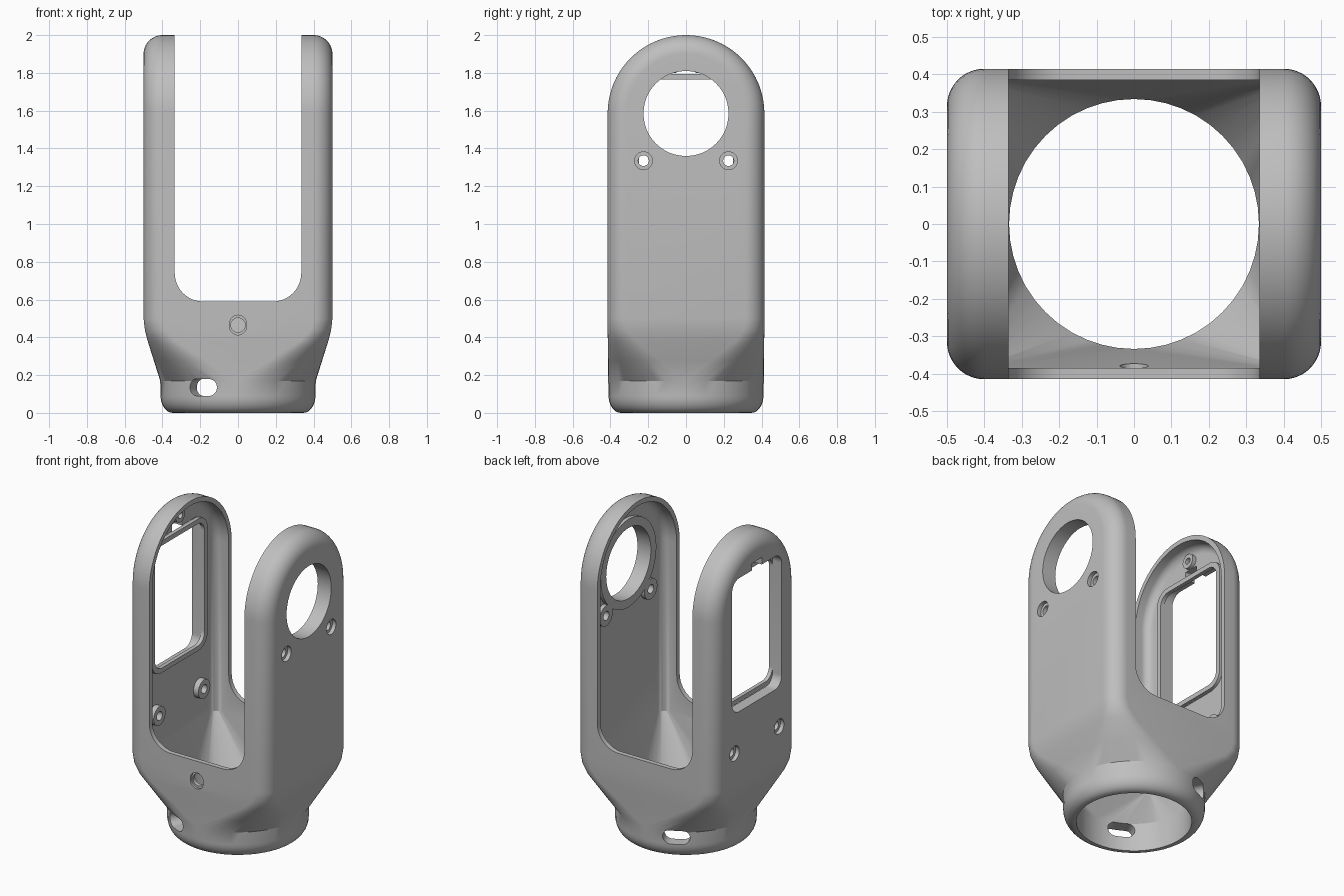
import bpy, bmesh
from math import sin, cos, pi, radians
from mathutils import Matrix

cube = bpy.data.objects.get("Cube")
if cube:
    bpy.data.objects.remove(cube, do_unlink=True)

grey = bpy.data.materials.new("light grey plastic")
grey.use_nodes = True
COLOUR = (0.52, 0.52, 0.52, 1)
grey.diffuse_color = COLOUR
grey.node_tree.nodes["Principled BSDF"].inputs["Base Color"].default_value = COLOUR

SEG = 12        # steps per rounded corner
ARCH_Z = 1.585  # centre of the arm's round top


def finish(bm, name):
    bmesh.ops.remove_doubles(bm, verts=bm.verts, dist=1e-5)
    bmesh.ops.recalc_face_normals(bm, faces=bm.faces)
    mesh = bpy.data.meshes.new(name)
    bm.to_mesh(mesh)
    bm.free()
    mesh.materials.append(grey)
    obj = bpy.data.objects.new(name, mesh)
    bpy.context.collection.objects.link(obj)
    return obj


def rounded(cx, cy, hx, hy, r):
    """Rounded rectangle outline; a circle when r equals both half sizes."""
    pts = []
    for k in range(4):
        sx, sy = (1, -1, -1, 1)[k], (1, 1, -1, -1)[k]
        for i in range(SEG + 1):
            a = pi / 2 * (k + i / SEG)
            pts.append((cx + sx * (hx - r) + r * cos(a), cy + sy * (hy - r) + r * sin(a)))
    return pts


def circle(y, z, r):
    return rounded(y, z, r, r, r)


def bridge(bm, a, b, closed=True):
    n = len(a)
    for i in range(n if closed else n - 1):
        bm.faces.new((a[i], a[(i + 1) % n], b[(i + 1) % n], b[i]))


def body(name, sections):
    """Round base lofted up to a box that ends in a filleted arch."""
    bm = bmesh.new()
    rings = [[bm.verts.new((x, y, z)) for x, y in rounded(0, 0, hx, hy, r)]
             for z, hx, hy, r in sections]
    for a, b in zip(rings, rings[1:]):
        bridge(bm, a, b)
    bm.faces.new(rings[0][::-1])
    z, hx, hy, r = sections[-1]
    angles = [pi / 2 * i / SEG for i in range(SEG + 1)]
    stations = [(hx - r + r * sin(t), hy - r + r * cos(t)) for t in angles]
    stations = [(-x, w) for x, w in stations[::-1]] + stations
    strips = []
    for x, w in stations:
        pts = [(-w, z)] + [(-w * cos(pi * i / 40), ARCH_Z + w * sin(pi * i / 40))
                           for i in range(41)] + [(w, z)]
        strips.append([bm.verts.new((x, y, h)) for y, h in pts])
    for a, b in zip(strips, strips[1:]):
        bridge(bm, a, b, False)
    bm.faces.new(strips[0])
    bm.faces.new(strips[-1][::-1])
    return finish(bm, name)


def prism(name, outline, x0, x1, turn=0):
    """Outline in y and z pushed along x, then turned about z."""
    bm = bmesh.new()
    a, b = [[bm.verts.new((x, y, z)) for y, z in outline] for x in (x0, x1)]
    bridge(bm, a, b)
    bm.faces.new(a[::-1])
    bm.faces.new(b)
    bm.transform(Matrix.Rotation(radians(turn), 4, 'Z'))
    return finish(bm, name)


def collar(name, outer, inner, x0, x1):
    """Raised rim between two matching outlines."""
    bm = bmesh.new()
    loops = [[bm.verts.new((x, y, z)) for y, z in o]
             for o, x in ((outer, x0), (outer, x1), (inner, x1), (inner, x0))]
    for i in range(4):
        bridge(bm, loops[i], loops[(i + 1) % 4])
    return finish(bm, name)


def smooth(obj):
    bpy.ops.object.select_all(action='DESELECT')
    obj.select_set(True)
    bpy.context.view_layer.objects.active = obj
    bpy.ops.object.shade_smooth_by_angle(angle=radians(30))


# Outer skin: rolled base ring, taper, then the arched block
skin = [(0.09 - 0.09 * cos(t), *[0.345 + 0.065 * sin(t)] * 3)
        for t in [pi / 2 * i / 8 for i in range(9)]]
skin += [(0.17, 0.412, 0.412, 0.412), (0.275, 0.445, 0.413, 0.28),
         (0.38, 0.478, 0.414, 0.15), (0.44, 0.493, 0.415, 0.11), (0.5, 0.5, 0.415, 0.1)]
fork = body("fork_housing", skin)

# Hollow, from the round base opening up into both arms
cutters = [body("hollow_cutter", [(-0.05, 0.334, 0.334, 0.334), (0.18, 0.334, 0.334, 0.334),
                                  (0.5, 0.43, 0.385, 0.05)])]
# Slot between the arms
cutters.append(prism("slot_cutter", rounded(0, 1.59, 0.335, 1.0, 0.15), -1, 1, 90))

# Openings in the arms
window = rounded(0, 1.375, 0.25, 0.425, 0.07)
bore = circle(0, ARCH_Z, 0.225)
cutters.append(prism("window_cutter", window, -0.6, -0.4))
cutters.append(prism("notch_cutter", rounded(0, 1.79, 0.05, 0.055, 0.005), -0.6, -0.4))
cutters.append(prism("bore_cutter", bore, 0.4, 0.6))
for y in (-0.225, 0.225):
    for z, side in ((1.335, 1), (0.7, -1)):
        cutters.append(prism("screw_cutter", circle(y, z, 0.028), 0.4 * side, 0.6 * side))
        cutters.append(prism("screw_sink_cutter", circle(y, z, 0.047), 0.475 * side, 0.6 * side))

# Openings in the base: two side slots and a front hole
for angle in (117, 243):
    cutters.append(prism("base_slot_cutter", rounded(0, 0.135, 0.08, 0.045, 0.045),
                         0.3, 0.6, angle))
cutters.append(prism("front_hole_cutter", circle(0, 0.465, 0.038), 0.3, 0.6, -90))
cutters.append(prism("front_sink_cutter", rounded(0, 0.465, 0.045, 0.052, 0.045), 0.4, 0.6, -90))

for c in cutters:
    c.hide_render = True
    mod = fork.modifiers.new(c.name, 'BOOLEAN')
    mod.operation = 'DIFFERENCE'
    mod.solver = 'EXACT'
    mod.object = c
depsgraph = bpy.context.evaluated_depsgraph_get()
carved = bpy.data.meshes.new_from_object(fork.evaluated_get(depsgraph))
fork.modifiers.clear()
fork.data = carved
for c in cutters:
    bpy.data.objects.remove(c, do_unlink=True)

# Raised rims and screw bosses on the inner walls
parts = [fork,
         collar("bore_rim", circle(0, ARCH_Z, 0.28), bore, 0.405, 0.435),
         collar("window_rim", rounded(0, 1.375, 0.28, 0.42, 0.09),
                rounded(0, 1.375, 0.25, 0.39, 0.07), -0.435, -0.41),
         collar("top_boss", circle(0, 1.89, 0.045), circle(0, 1.89, 0.02), -0.435, -0.405)]
for y, side in ((-0.225, "front"), (0.225, "back")):
    parts.append(collar(side + "_bore_boss", circle(y, 1.335, 0.065),
                        circle(y, 1.335, 0.028), 0.405, 0.435))
    parts.append(collar(side + "_lower_boss", circle(y, 0.7, 0.06),
                        circle(y, 0.7, 0.028), -0.435, -0.395))
for p in parts:
    smooth(p)
